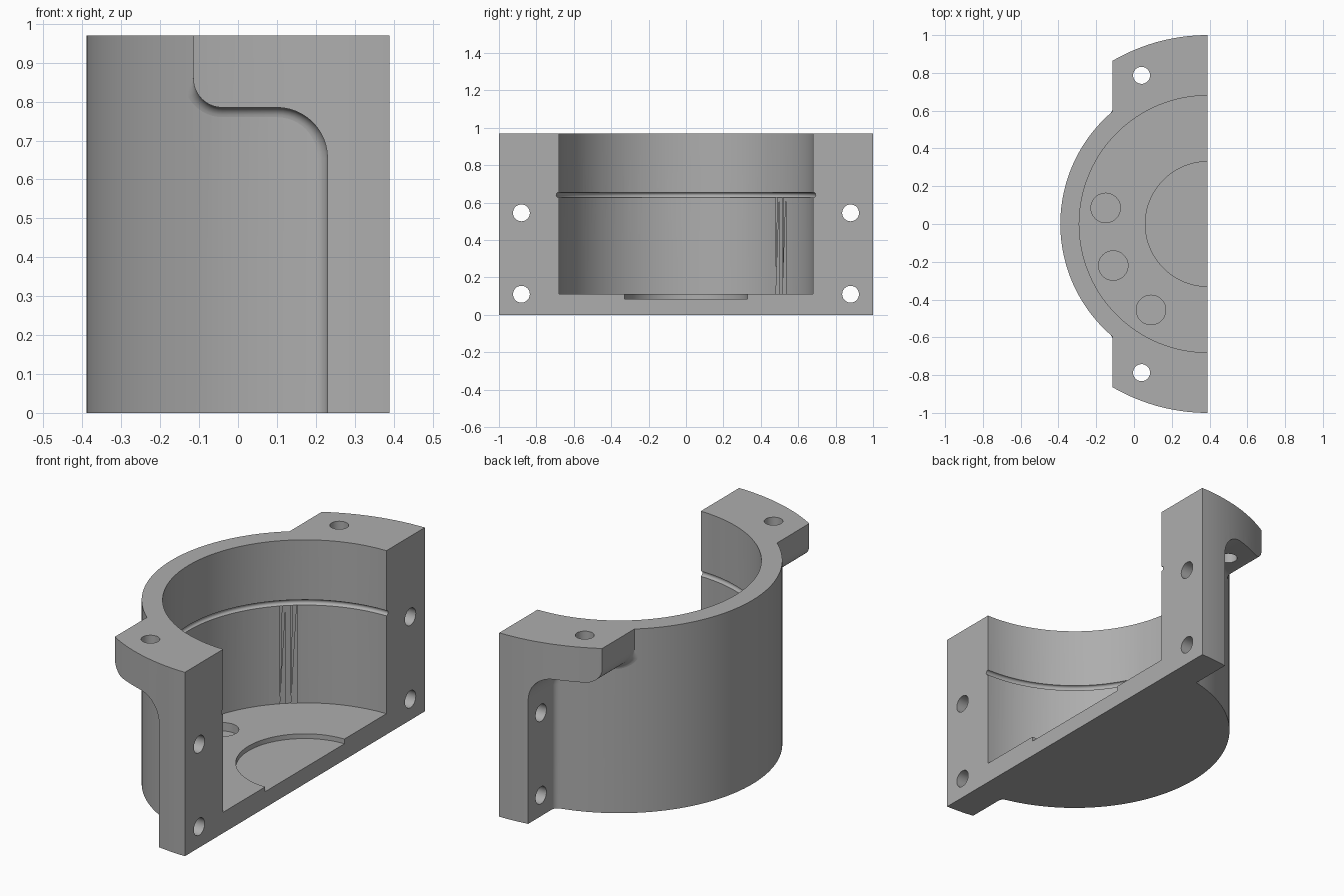
import bpy, bmesh, math
from mathutils import Matrix, Vector

if "Cube" in bpy.data.objects:
    bpy.data.objects.remove(bpy.data.objects["Cube"])

CX, TOP = 0.39, 0.97            # split plane / axis position, overall height
OUTER, BORE, FLANGE = 0.78, 0.68, 1.0
FLOOR = 0.11
SEGS = 160

metal = bpy.data.materials.new("plain grey metal")
metal.use_nodes = True
grey = (0.42, 0.42, 0.42, 1)
metal.diffuse_color = grey
metal.node_tree.nodes["Principled BSDF"].inputs["Base Color"].default_value = grey


def finish(bm, name, helper=True):
    mesh = bpy.data.meshes.new(name)
    bm.to_mesh(mesh)
    bm.free()
    mesh.materials.append(metal)
    ob = bpy.data.objects.new(name, mesh)
    bpy.context.collection.objects.link(ob)
    ob.hide_render = helper
    return ob


def cylinder(name, centre, radius, length, axis="Z", segs=SEGS):
    bm = bmesh.new()
    turn = Matrix.Rotation(math.pi / 2, 4, "Y") if axis == "X" else Matrix()
    bmesh.ops.create_cone(bm, cap_ends=True, segments=segs, radius1=radius, radius2=radius,
                          depth=length, matrix=Matrix.Translation(centre) @ turn)
    return finish(bm, name)


def box(name, low, high):
    bm = bmesh.new()
    low, high = Vector(low), Vector(high)
    bmesh.ops.create_cube(bm, size=1, matrix=Matrix.Translation((low + high) / 2)
                          @ Matrix.Diagonal((high - low).to_4d()))
    return finish(bm, name)


def ring(name, z, major, minor, sides=16):
    bm = bmesh.new()
    loops = []
    for i in range(SEGS):
        a = math.tau * i / SEGS
        loops.append([bm.verts.new((CX + (major + minor * math.cos(b)) * math.cos(a),
                                    (major + minor * math.cos(b)) * math.sin(a),
                                    z + minor * math.sin(b)))
                      for b in (math.tau * j / sides for j in range(sides))])
    for i in range(SEGS):
        p, q = loops[i - 1], loops[i]
        for j in range(sides):
            bm.faces.new((p[j - 1], q[j - 1], q[j], p[j]))
    bmesh.ops.recalc_face_normals(bm, faces=bm.faces)
    return finish(bm, name)


def combine(target, tool, operation):
    mod = target.modifiers.new(tool.name, "BOOLEAN")
    mod.object, mod.operation, mod.solver = tool, operation, "EXACT"
    bpy.context.view_layer.objects.active = target
    bpy.ops.object.modifier_apply(modifier=mod.name)
    bpy.data.objects.remove(tool)


# Lower edge of the flange: (point, direction into open space) in x and z
edge = [((0.23, 0.0), (-1, 0))]
for i in range(13):
    a = math.pi / 2 * i / 12
    c, s = math.cos(a), math.sin(a)
    edge.append(((0.10 + 0.13 * c, 0.655 + 0.13 * s), (-c, -s)))
for i in range(1, 6):
    edge.append(((0.10 - 0.14 * i / 6, 0.785), (0, -1)))
for i in range(13):
    a = math.pi * 1.5 - math.pi / 2 * i / 12
    c, s = math.cos(a), math.sin(a)
    edge.append(((-0.04 + 0.075 * c, 0.86 + 0.075 * s), (c, s)))

# Flange slab, rounded to the flange radius
bm = bmesh.new()
outline = [(0.5, -0.1), (0.23, -0.1)] + [p for p, n in edge] + [(-0.115, 1.1), (0.5, 1.1)]
face = bm.faces.new([bm.verts.new((x, -1.1, z)) for x, z in outline])
extruded = bmesh.ops.extrude_face_region(bm, geom=[face])["geom"]
bmesh.ops.translate(bm, vec=(0, 2.2, 0), verts=[v for v in extruded if isinstance(v, bmesh.types.BMVert)])
bmesh.ops.recalc_face_normals(bm, faces=bm.faces)
flanges = finish(bm, "flanges")
combine(flanges, cylinder("flange rim", (CX, 0, 0.5), FLANGE, 1.6), "INTERSECT")

# Half housing
housing = cylinder("housing", (CX, 0, 0.5), OUTER, 1.4)
combine(housing, flanges, "UNION")
combine(housing, box("half space", (-1, -2, 0), (CX, 2, TOP)), "INTERSECT")

# Bore, floor recess and seal groove
combine(housing, cylinder("bore", (CX, 0, FLOOR + 0.5), BORE, 1.0), "DIFFERENCE")
combine(housing, cylinder("recess", (CX, 0, 0.185), 0.33, 0.2), "DIFFERENCE")
combine(housing, ring("groove", 0.64, BORE, 0.014), "DIFFERENCE")

# Round pockets in the floor
for x, y in ((-0.15, 0.085), (-0.11, -0.22), (0.09, -0.455)):
    combine(housing, cylinder("pocket", (x, y, 0.165), 0.078, 0.2, segs=48), "DIFFERENCE")

# Bolt holes through the flanges
for side in (-1, 1):
    combine(housing, cylinder("top hole", (0.04, side * 0.787, 0.9), 0.045, 0.4, segs=40), "DIFFERENCE")
    for z in (FLOOR, 0.545):
        combine(housing, cylinder("side hole", (0.3, side * 0.88, z), 0.045, 0.4, "X", 40), "DIFFERENCE")

# Small blend between flange underside and outer wall
bm = bmesh.new()
rows = []
for k, ((x, z), (nx, nz)) in enumerate(edge):
    r = 0.025 * min(1, (len(edge) - 1 - k) / 4 + 0.02)
    row = []
    for j in range(7):
        t = math.pi / 2 * j / 6
        d, h = r * (1 - math.sin(t)), r * (1 - math.cos(t))
        px, pz = x + nx * d, z + nz * d
        row.append(bm.verts.new((px, -math.sqrt((OUTER + h) ** 2 - (CX - px) ** 2), pz)))
    rows.append(row)
for p, q in zip(rows, rows[1:]):
    for j in range(6):
        bm.faces.new((p[j], p[j + 1], q[j + 1], q[j]))
bm.normal_update()
if sum(f.normal.y for f in bm.faces) > 0:
    bmesh.ops.reverse_faces(bm, faces=bm.faces)
blend = finish(bm, "flange blend", helper=False)
mirror = blend.modifiers.new("mirror", "MIRROR")
mirror.use_axis = (False, True, False)

housing.hide_render = False
bpy.ops.object.select_all(action="DESELECT")
for ob in (housing, blend):
    ob.select_set(True)
bpy.context.view_layer.objects.active = housing
bpy.ops.object.shade_smooth_by_angle(angle=math.radians(30))
